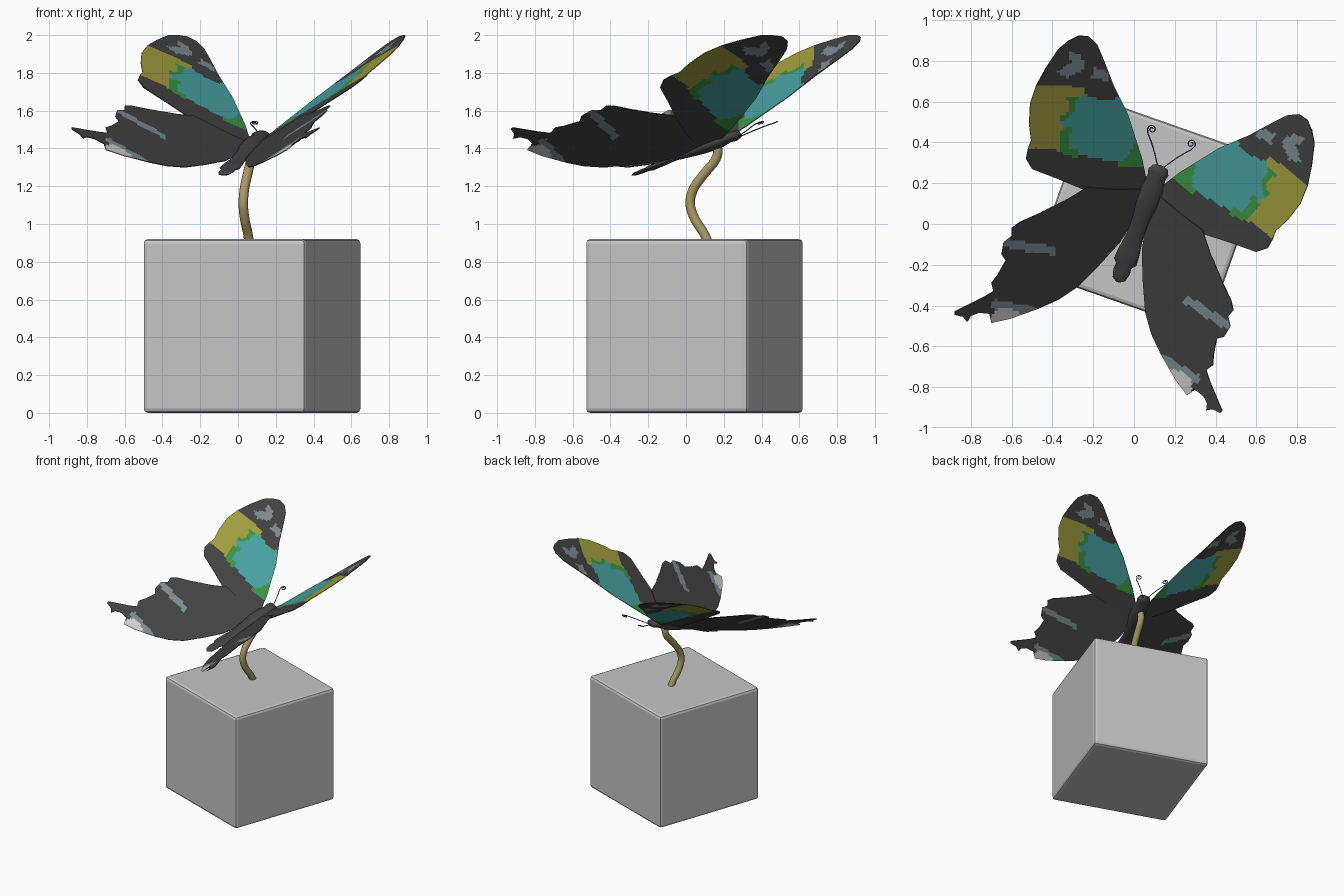
import bpy, bmesh, math
from mathutils import Vector, Matrix

if "Cube" in bpy.data.objects:
    bpy.data.objects.remove(bpy.data.objects["Cube"])


def material(name, r, g, b):
    m = bpy.data.materials.new(name)
    m.diffuse_color = (r, g, b, 1)
    m.use_nodes = True
    m.node_tree.nodes["Principled BSDF"].inputs["Base Color"].default_value = m.diffuse_color
    return m


STONE = material("stone grey", .56, .56, .56)
TAN = material("stem tan", .40, .32, .13)
BLACK = material("soft black", .055, .055, .055)
TEAL = material("teal", .065, .36, .36)
YELLOW = material("olive yellow", .36, .34, .05)
GREEN = material("green", .045, .30, .06)
SLATE = material("slate", .20, .26, .28)
PALE = material("pale grey", .62, .62, .62)
VIOLET = material("violet", .05, .03, .17)
WING_MATS = [BLACK, TEAL, YELLOW, GREEN, SLATE, PALE]

# Symmetry plane of the insect: upright, turned about z
ANGLE = math.radians(20.3)
SIDE = Vector((math.cos(ANGLE), -math.sin(ANGLE), 0))
AHEAD = Vector((math.sin(ANGLE), math.cos(ANGLE), 0))
OFFSET = .024


def reflect(p):
    p = Vector(p)
    return p - 2 * (p.dot(SIDE) - OFFSET) * SIDE


def add_object(name, bm, mats):
    me = bpy.data.meshes.new(name)
    bm.to_mesh(me)
    bm.free()
    for m in mats:
        me.materials.append(m)
    ob = bpy.data.objects.new(name, me)
    bpy.context.collection.objects.link(ob)
    return ob


def smooth_path(pts, steps=6):
    """Catmull-Rom through the points."""
    pts = [Vector(p) for p in pts]
    ext = [2 * pts[0] - pts[1]] + pts + [2 * pts[-1] - pts[-2]]
    out = []
    for a, b, c, d in zip(ext, ext[1:], ext[2:], ext[3:]):
        for i in range(steps):
            t = i / steps
            out.append(.5 * (2 * b + (c - a) * t + (2 * a - 5 * b + 4 * c - d) * t * t
                             + (3 * b - a - 3 * c + d) * t ** 3))
    return out + [pts[-1]]


def loft(name, rings, mat):
    """Skin closed rings of points and cap both ends."""
    bm = bmesh.new()
    rows = [[bm.verts.new(p) for p in r] for r in rings]
    n = len(rows[0])
    for a, b in zip(rows, rows[1:]):
        for i in range(n):
            bm.faces.new((a[i], a[(i + 1) % n], b[(i + 1) % n], b[i]))
    bm.faces.new(rows[0])
    bm.faces.new(rows[-1])
    bmesh.ops.recalc_face_normals(bm, faces=bm.faces)
    for f in bm.faces:
        f.smooth = len(f.verts) == 4
    return add_object(name, bm, [mat])


def ring(c, u, v, n):
    return [c + u * math.cos(2 * math.pi * i / n) + v * math.sin(2 * math.pi * i / n)
            for i in range(n)]


def tube(name, path, r, mat, n=12):
    rings = []
    tangent = (path[1] - path[0]).normalized()
    u = tangent.orthogonal().normalized()
    for i, p in enumerate(path):
        t = (path[min(i + 1, len(path) - 1)] - path[max(i - 1, 0)]).normalized()
        u = (u - t * u.dot(t)).normalized()
        rings.append(ring(p, u * r, t.cross(u) * r, n))
    return loft(name, rings, mat)


def inside(x, y, poly):
    hit = False
    for (x1, y1), (x2, y2) in zip(poly, poly[1:] + poly[:1]):
        if (y1 > y) != (y2 > y) and x < (x2 - x1) * (y - y1) / (y2 - y1) + x1:
            hit = not hit
    return hit


def wing(name, outline, height, patches, mirrored, cell=.015):
    """Flat sheet cut into small cells; patches colour the cells."""
    bm = bmesh.new()
    bm.faces.new([bm.verts.new((x / 100, y / 100, 0)) for x, y in outline])
    bmesh.ops.triangulate(bm, faces=bm.faces)
    for axis in (0, 1):
        vals = [v.co[axis] for v in bm.verts]
        s = min(vals) + cell
        while s < max(vals):
            co, no = Vector((0, 0, 0)), Vector((0, 0, 0))
            co[axis], no[axis] = s, 1
            bmesh.ops.bisect_plane(bm, geom=bm.verts[:] + bm.edges[:] + bm.faces[:],
                                   plane_co=co, plane_no=no)
            s += cell
    for f in bm.faces:
        c = f.calc_center_median() * 100
        for mat, poly in patches:
            if inside(c.x, c.y, poly):
                f.material_index = WING_MATS.index(mat)
                break
    for v in bm.verts:
        v.co.z = height(v.co.x, v.co.y)
        if mirrored:
            v.co = reflect(v.co)
    bmesh.ops.recalc_face_normals(bm, faces=bm.faces)
    ob = add_object(name, bm, WING_MATS)
    mod = ob.modifiers.new("thickness", "SOLIDIFY")
    mod.thickness, mod.offset = .005, 0


# Plinth
bm = bmesh.new()
bmesh.ops.create_cube(bm, size=1)
bmesh.ops.scale(bm, vec=(.91, .91, .92), verts=bm.verts)
bmesh.ops.bevel(bm, geom=bm.edges[:], offset=.022, segments=2, affect='EDGES', profile=.5)
bmesh.ops.transform(bm, verts=bm.verts, matrix=Matrix.Translation((.075, .045, .46))
                    @ Matrix.Rotation(math.radians(-19.4), 4, 'Z'))
add_object("plinth", bm, [STONE])

# Bent stem
tube("stem", smooth_path([(.062, .125, .88), (.052, .095, .95), (.035, .045, 1.03),
                          (.028, .022, 1.11), (.035, .042, 1.19), (.052, .10, 1.27),
                          (.066, .15, 1.33), (.072, .168, 1.375), (.075, .165, 1.42)]),
     .025, TAN, 16)

# Flattened body: (distance along the axis, half width)
profile = [(-.295, .008), (-.28, .032), (-.24, .043), (-.21, .04), (-.19, .058), (-.14, .055),
           (-.05, .042), (.05, .046), (.12, .06), (.2, .06), (.25, .045), (.28, .052),
           (.305, .04), (.315, .008)]
up = Vector((0, 0, 1)) - AHEAD * .36
up.normalize()
loft("body", [ring(SIDE * OFFSET + AHEAD * t + Vector((0, 0, 1.365 + .36 * t)),
                   SIDE * r, up * r * (.25 if t < 0 else .55), 16)
              for t, r in profile], BLACK)

# Antennae ending in a spiral
feeler = smooth_path([(.115, .29, 1.465), (.098, .36, 1.495), (.082, .41, 1.515),
                      (.068, .445, 1.528)], 4)
for i in range(28):
    a, r = math.radians(200 - i * 20), .022 - .0006 * i
    feeler.append(Vector((.088 + r * math.cos(a), .465 + r * math.sin(a),
                          1.535 + .4 * r * math.sin(a))))
tube("left_antenna", feeler, .003, VIOLET, 6)
tube("right_antenna", [reflect(p) for p in feeler], .003, VIOLET, 6)

# Forewings: outline and patches in hundredths, seen from above
fore = [(7, 17), (4, 32), (-3, 54), (-10, 68), (-15, 81), (-18, 88), (-22, 92), (-27, 92.5),
        (-32, 90), (-37, 86), (-43, 77), (-48, 68), (-51, 59), (-51.5, 49), (-50.5, 41),
        (-52, 37), (-53, 32), (-50, 27), (-37, 22), (-25, 17), (-10, 12), (5, 10)]
fore_patches = [
    (GREEN, [(-11, 29), (-3, 33), (0, 40), (8, 40), (8, 27)]),
    (GREEN, [(-36, 35), (-27, 32), (-27, 36), (-32, 38), (-31, 47), (-36, 46)]),
    (GREEN, [(-33, 62), (-28, 63), (-29, 56), (-35, 50), (-37, 52), (-31, 56)]),
    (TEAL, [(-25, 64), (-16, 61), (-8, 62), (2, 63), (9, 30), (5, 28), (-7, 30), (-22, 33),
            (-33, 36), (-35, 41), (-34, 46), (-37, 51), (-29, 55), (-31, 60)]),
    (YELLOW, [(-60, 68), (-35, 68), (-25, 67), (-22, 60), (-36, 36), (-60, 39)]),
    (SLATE, [(-32, 85), (-26, 83), (-24, 76), (-33, 72), (-38, 75), (-31, 79)]),
    (SLATE, [(-20, 77), (-13, 75), (-12, 70), (-21, 72)])]
# Hindwings with ragged tail edge
hind = [(6, 14), (0, 2), (-7, -9), (-17, -20), (-28, -31), (-37, -37), (-47, -41.5),
        (-61, -46.5), (-70, -48.5), (-71, -44), (-76, -43.5), (-80, -45), (-82, -48),
        (-84, -45.5), (-88, -44.5), (-88, -43), (-80, -39), (-74, -36), (-69, -33), (-70, -29),
        (-67, -25), (-63, -18), (-65, -15), (-64, -9), (-60, -6), (-60, -2), (-56, 1), (-47, 5),
        (-33, 12), (-23, 18), (-8, 17), (6, 17)]
hind_patches = [
    (SLATE, [(-66, -7), (-51, -9), (-38, -11), (-39, -15), (-52, -13.5), (-66, -11)]),
    (PALE, [(-71, -50), (-70, -44), (-66, -41), (-58, -42), (-52, -46)]),
    (SLATE, [(-71, -41), (-69, -37), (-60, -38.5), (-48, -41), (-48, -47), (-60, -44)])]


def fore_height(x, y):
    return 1.48 - .43 * (x - .05) + .562 * (y - .26)


def hind_height(x, y):
    return 1.317 - .47 * (x + .2) + .60 * (y + .22)


for side, mirrored in (("left", False), ("right", True)):
    wing(side + "_forewing", fore, fore_height, fore_patches, mirrored)
    wing(side + "_hindwing", hind, hind_height, hind_patches, mirrored)
